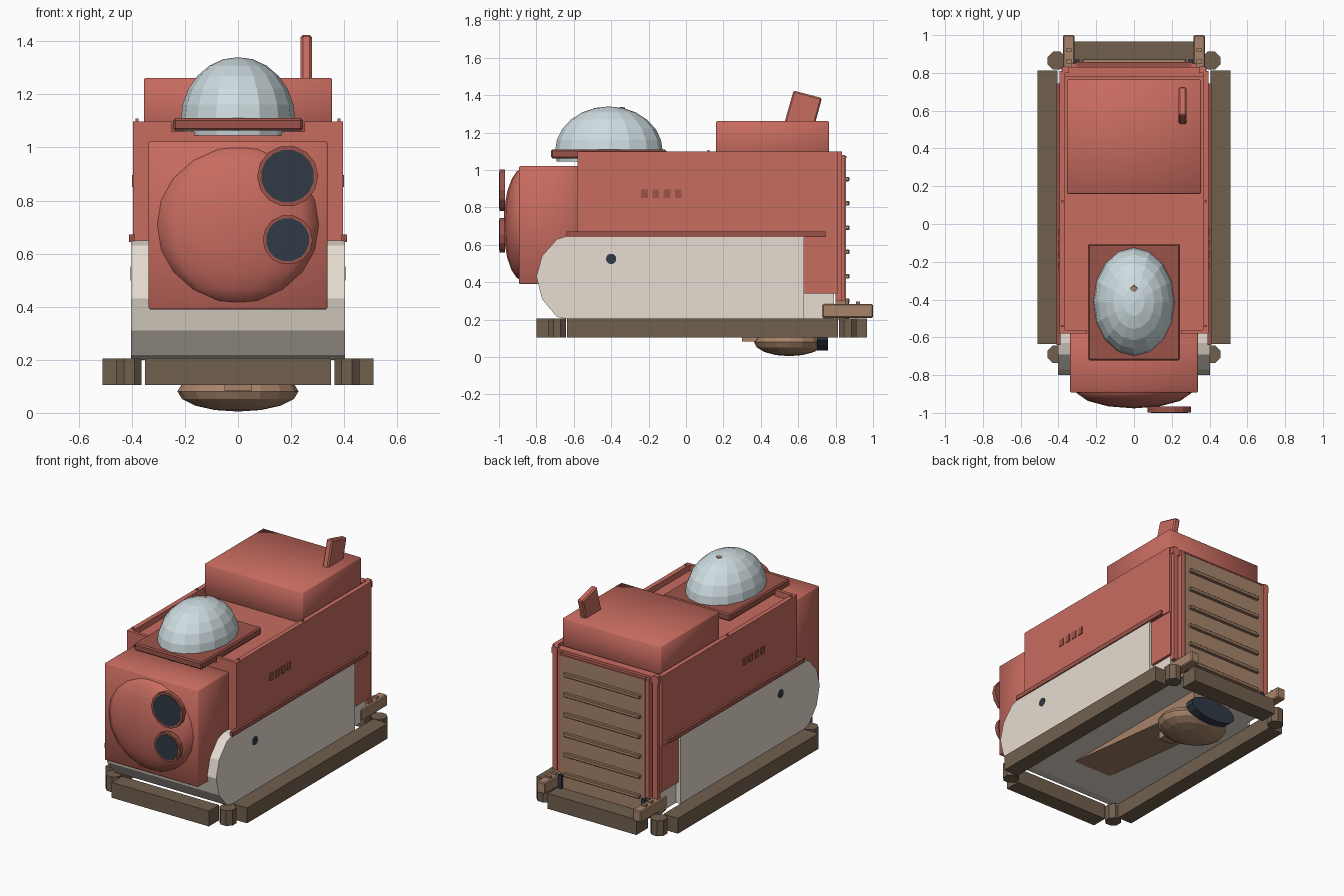
import bpy, bmesh, math
from mathutils import Matrix, Vector

if "Cube" in bpy.data.objects:
    bpy.data.objects.remove(bpy.data.objects["Cube"], do_unlink=True)


def material(name, rgb):
    m = bpy.data.materials.new(name)
    m.use_nodes = True
    m.diffuse_color = (*rgb, 1)
    node = next(n for n in m.node_tree.nodes if n.type == 'BSDF_PRINCIPLED')
    node.inputs["Base Color"].default_value = (*rgb, 1)
    node.inputs["Roughness"].default_value = 0.7
    return m


RED = material("faded_red", (0.58, 0.15, 0.117))
DARK_RED = material("dark_red", (0.33, 0.088, 0.068))
BEIGE = material("warm_beige", (0.80, 0.72, 0.635))
BROWN = material("dark_brown", (0.165, 0.115, 0.076))
TAN = material("tan_brown", (0.39, 0.23, 0.145))
NAVY = material("navy_glass", (0.03, 0.042, 0.06))
GLASS = material("pale_glass", (0.62, 0.72, 0.75))


def finish(bm, name, mat, bevel=0, smooth=False):
    bmesh.ops.recalc_face_normals(bm, faces=bm.faces)
    for f in bm.faces:
        f.smooth = smooth
    mesh = bpy.data.meshes.new(name)
    bm.to_mesh(mesh)
    bm.free()
    mesh.materials.append(mat)
    ob = bpy.data.objects.new(name, mesh)
    bpy.context.collection.objects.link(ob)
    if bevel:
        mod = ob.modifiers.new("Bevel", 'BEVEL')
        mod.width = bevel
        mod.segments = 1
    return ob


def box(name, xs, ys, zs, mat, bevel=0, smooth=False):
    bm = bmesh.new()
    bmesh.ops.create_cube(bm, size=1)
    for v in bm.verts:
        v.co = Vector([(r[0] + r[1]) / 2 + c * (r[1] - r[0])
                       for c, r in zip(v.co, (xs, ys, zs))])
    return finish(bm, name, mat, bevel, smooth)


def pair(name, xs, ys, zs, mat, bevel=0):
    """A box on each side of the centre line."""
    for side, s in (("left", 1), ("right", -1)):
        box(f"{side}_{name}", sorted((s * xs[0], s * xs[1])), ys, zs, mat, bevel)


def prism(name, profile, xs, mat, bevel=0):
    """A side profile of (y, z) points extruded across x."""
    bm = bmesh.new()
    face = bm.faces.new([bm.verts.new((xs[0], y, z)) for y, z in profile])
    new = bmesh.ops.extrude_face_region(bm, geom=[face])["geom"]
    bmesh.ops.translate(bm, vec=(xs[1] - xs[0], 0, 0),
                        verts=[g for g in new if isinstance(g, bmesh.types.BMVert)])
    return finish(bm, name, mat, bevel)


def cylinder(name, centre, radius, depth, axis, mat, sides=16, flatten=1):
    bm = bmesh.new()
    turn = {'X': Matrix.Rotation(math.pi / 2, 4, 'Y'),
            'Y': Matrix.Rotation(math.pi / 2, 4, 'X'), 'Z': Matrix()}[axis]
    spin = Matrix.Rotation(math.pi / sides, 4, 'Z')
    squash = Matrix.Diagonal((1, 1, flatten, 1))
    bmesh.ops.create_cone(bm, cap_ends=True, segments=sides, radius1=radius,
                          radius2=radius, depth=depth,
                          matrix=Matrix.Translation(centre) @ squash @ turn @ spin)
    return finish(bm, name, mat)


def ellipsoid(name, centre, radii, mat, sides=16, rings=10, floor=None, smooth=False):
    bm = bmesh.new()
    bmesh.ops.create_uvsphere(bm, u_segments=sides, v_segments=rings, radius=1)
    bmesh.ops.transform(bm, verts=bm.verts,
                        matrix=Matrix.Translation(centre) @ Matrix.Diagonal((*radii, 1)))
    if floor is not None:
        cut = bmesh.ops.bisect_plane(bm, geom=bm.verts[:] + bm.edges[:] + bm.faces[:],
                                     plane_co=(0, 0, floor), plane_no=(0, 0, -1),
                                     clear_outer=True)["geom_cut"]
        bmesh.ops.edgeloop_fill(bm, edges=[e for e in cut if isinstance(e, bmesh.types.BMEdge)])
    return finish(bm, name, mat, 0, smooth)


# Lower hull with rounded front
prism("lower_hull", [(0.63, 0.2), (0.63, 0.65), (-0.63, 0.65), (-0.69, 0.63), (-0.77, 0.54),
                     (-0.8, 0.43), (-0.77, 0.31), (-0.69, 0.215), (-0.62, 0.2)],
      (-0.403, 0.403), BEIGE)
box("hull_tail", (-0.37, 0.37), (0.62, 0.79), (0.2, 0.35), BEIGE)

# Upper body with raised side panels and front lips
box("upper_body", (-0.37, 0.37), (-0.58, 0.81), (0.4, 1.06), RED)
box("rear_body", (-0.388, 0.388), (0.6, 0.81), (0.34, 0.66), RED)
pair("side_panel", (0.365, 0.395), (-0.58, 0.81), (0.64, 1.098), RED)
pair("front_lip", (0.25, 0.38), (-0.58, -0.56), (1.04, 1.098), RED)
pair("side_trim", (0.39, 0.41), (-0.64, 0.745), (0.643, 0.672), DARK_RED)
for i in range(4):
    y = -0.222 + i * 0.06
    pair(f"vent_{i + 1}", (0.39, 0.4), (y - 0.018, y + 0.018), (0.85, 0.897), DARK_RED)
for side, s in (("left", 1), ("right", -1)):
    cylinder(f"{side}_port", (s * 0.403, -0.4, 0.525), 0.028, 0.004, 'X', NAVY, 12)
    for y in (-0.54, 0.12):
        box(f"{side}_roof_stud", (s * 0.38 - 0.006, s * 0.38 + 0.006),
            (y - 0.006, y + 0.006), (1.09, 1.108), RED)

# Roof box and fin
box("roof_box", (-0.355, 0.355), (0.16, 0.765), (1.05, 1.262), RED, 0.006, True)
prism("roof_fin", [(0.52, 1.23), (0.575, 1.425), (0.727, 1.385), (0.685, 1.23)],
      (0.236, 0.278), RED, 0.008)

# Hatch plate and glass dome
box("hatch_plate", (-0.244, 0.244), (-0.722, -0.105), (1.063, 1.11), DARK_RED, 0.008)
ellipsoid("glass_dome", (0, -0.412, 1.1), (0.216, 0.288, 0.24), GLASS, 16, 12, 1.045)
ellipsoid("dome_knob", (0, -0.345, 1.322), (0.027, 0.025, 0.016), TAN, 5, 4)

# Nose with bulging front
box("nose_block", (-0.338, 0.338), (-0.893, -0.57), (0.39, 1.022), RED, 0.006, True)
ellipsoid("nose_bulge", (0, -0.872, 0.708), (0.312, 0.104, 0.3), RED, 14, 10, None, True)
for label, z, r in (("upper", 0.892, 0.115), ("lower", 0.652, 0.094)):
    cylinder(f"{label}_lamp_ring", (0.187, -0.982, z), r, 0.03, 'Y', DARK_RED, 14)
    cylinder(f"{label}_lamp_lens", (0.187, -0.997, z), r * 0.87, 0.006, 'Y', NAVY, 16)

# Bumper frame
Z = (0.105, 0.205)
pair("side_bumper", (0.405, 0.51), (-0.635, 0.812), Z, BROWN)
box("front_bumper", (-0.35, 0.35), (-0.8, -0.695), Z, BROWN)
box("rear_bumper", (-0.32, 0.32), (0.85, 0.967), Z, BROWN)
for s in (1, -1):
    for end, y in (("front", -0.69), ("rear", 0.865)):
        cylinder(f"{end}_{'left' if s > 0 else 'right'}_corner_post",
                 (s * 0.41, y, 0.155), 0.051, 0.1, 'Z', BROWN, 8)

# Rear door, ribs and posts
box("rear_door", (-0.305, 0.305), (0.8, 0.855), (0.2, 1.065), TAN)
box("door_cap", (-0.31, 0.31), (0.8, 0.857), (1.064, 1.074), DARK_RED)
for i in range(6):
    z = 0.302 + i * 0.13
    box(f"door_rib_{i + 1}", (-0.275, 0.275), (0.85, 0.874), (z - 0.012, z + 0.012), TAN, 0.004)
pair("inner_door_post", (0.305, 0.33), (0.8, 0.85), (0.3, 1.08), RED)
pair("outer_door_post", (0.345, 0.378), (0.8, 0.835), (0.3, 1.098), RED)
box("door_lintel", (-0.385, 0.385), (0.78, 0.832), (1.05, 1.09), RED)

# Rear clamps with studs and bolts
pair("rear_clamp", (0.315, 0.376), (0.73, 1.0), (0.21, 0.284), TAN, 0.006)
for i, y in enumerate((0.77, 0.86, 0.92)):
    pair(f"clamp_stud_{i + 1}", (0.33, 0.36), (y - 0.01, y + 0.01), (0.28, 0.296), TAN)
pair("bumper_bolt", (0.288, 0.312), (0.852, 0.872), (0.2, 0.295), NAVY)

# Underside wedge, pod and nozzle
prism("belly_wedge", [(-0.4, 0.2), (0.5, 0.11), (0.74, 0.11), (0.74, 0.2)], (-0.14, 0.14), TAN)
box("belly_bracket", (-0.05, 0.05), (0.3, 0.55), (0.083, 0.14), TAN)
ellipsoid("belly_pod", (0, 0.552, 0.081), (0.228, 0.188, 0.076), TAN, 16, 8)
cylinder("rear_nozzle", (0, 0.73, 0.105), 0.17, 0.06, 'Y', NAVY, 16, 0.42)
